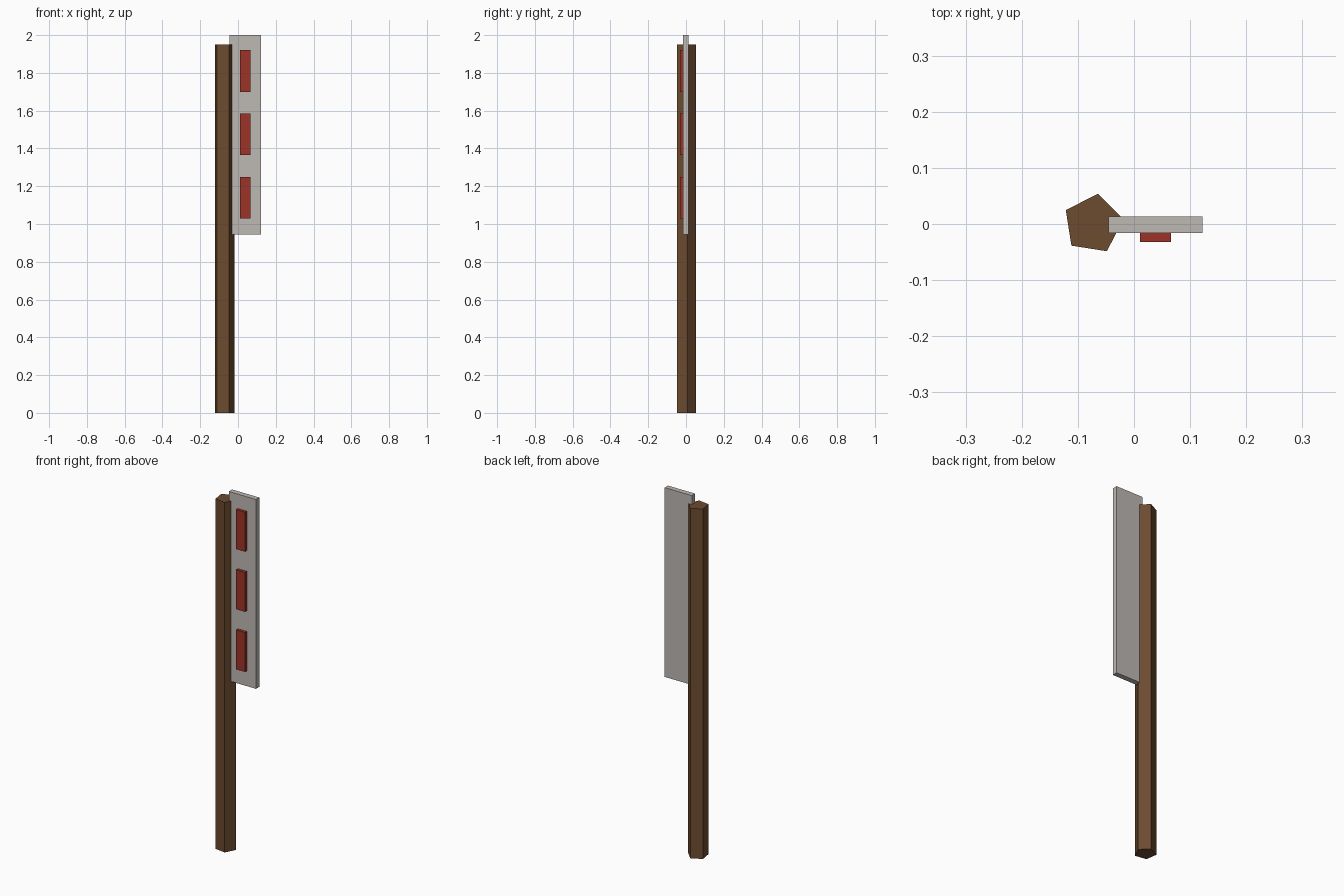
import bpy
import math

cube = bpy.data.objects.get("Cube")
if cube:
    bpy.data.objects.remove(cube, do_unlink=True)


def make_material(name, rgb):
    mat = bpy.data.materials.new(name)
    mat.use_nodes = True
    color = (*rgb, 1)
    mat.diffuse_color = color
    mat.node_tree.nodes["Principled BSDF"].inputs["Base Color"].default_value = color
    return mat


def finish(name, mat):
    obj = bpy.context.object
    obj.name = name
    obj.data.name = name
    obj.data.materials.append(mat)
    bpy.ops.object.transform_apply(location=False, rotation=True, scale=True)
    return obj


def box(name, low, high, mat):
    center = [(a + b) / 2 for a, b in zip(low, high)]
    bpy.ops.mesh.primitive_cube_add(size=1, location=center)
    bpy.context.object.scale = [b - a for a, b in zip(low, high)]
    return finish(name, mat)


wood = make_material("brown wood", (0.15, 0.07, 0.029))
board_gray = make_material("warm gray", (0.51, 0.48, 0.45))
red = make_material("dark red", (0.33, 0.033, 0.02))

# Five-sided post, with one corner turned toward the board
post_height = 1.95
bpy.ops.mesh.primitive_cylinder_add(vertices=5, radius=0.0545, depth=post_height,
                                    location=(-0.073, 0, post_height / 2))
bpy.context.object.rotation_euler.z = math.radians(9 - 90)
finish("post", wood)

# Upright board set into the side of the post
box("sign_board", (-0.045, -0.016, 0.945), (0.122, 0.013, 2.0), board_gray)

# Three raised marker blocks on the front of the board
for i in range(3):
    base = 1.03 + i * 0.335
    box(f"marker_block_{i + 1}", (0.011, -0.032, base),
        (0.066, -0.01, base + 0.22), red)
